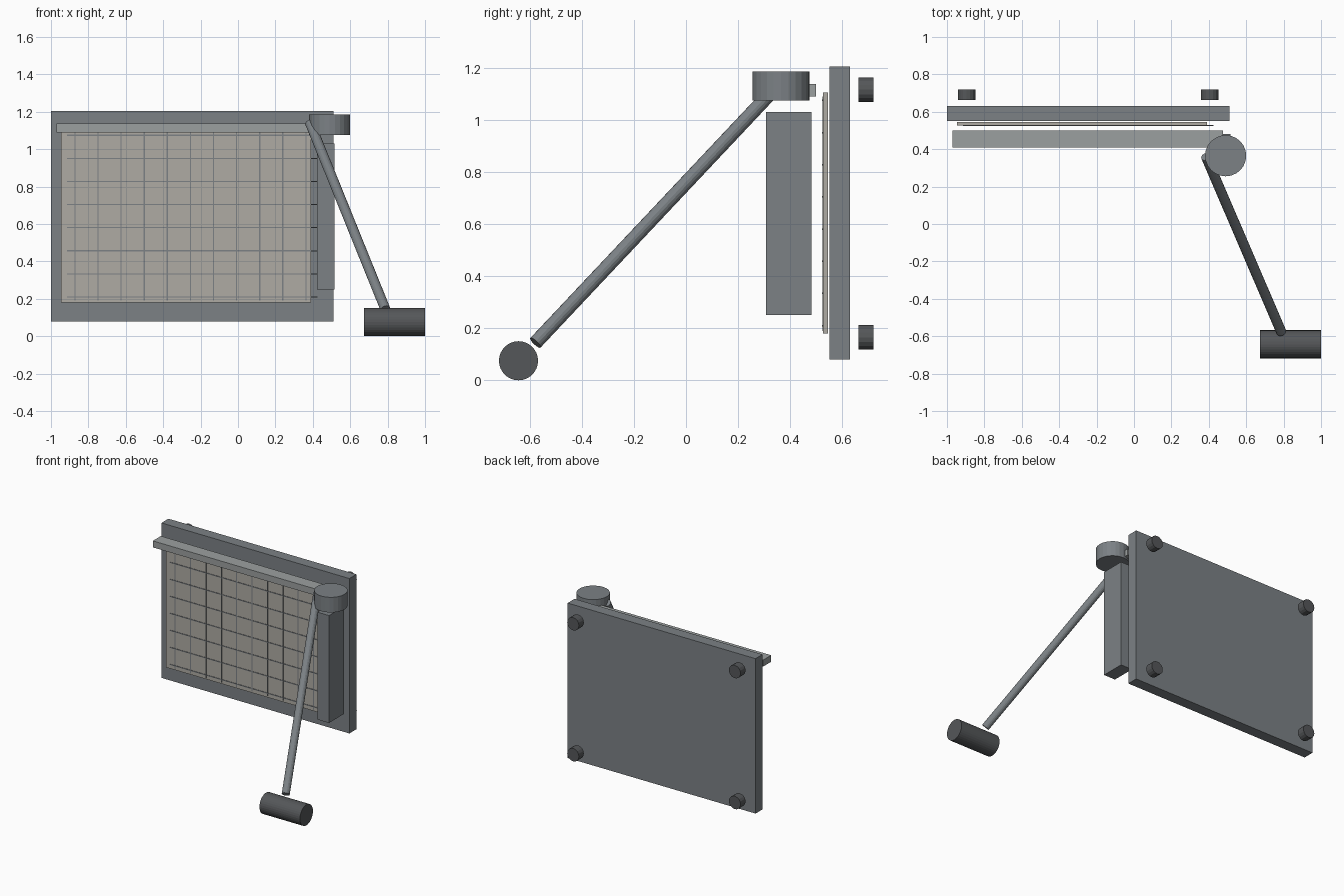
import bpy, bmesh
from mathutils import Vector, Matrix

if "Cube" in bpy.data.objects:
    bpy.data.objects.remove(bpy.data.objects["Cube"])


def material(name, rgb):
    m = bpy.data.materials.new(name)
    m.diffuse_color = (*rgb, 1)
    m.use_nodes = True
    m.node_tree.nodes["Principled BSDF"].inputs["Base Color"].default_value = m.diffuse_color
    return m


STEEL = material("steel_grey", (0.20, 0.22, 0.235))
DARK = material("dark_grey", (0.09, 0.095, 0.10))
LIGHT = material("light_grey", (0.33, 0.35, 0.35))
PAPER = material("warm_grey", (0.43, 0.41, 0.37))


def finish(name, bm, mat):
    me = bpy.data.meshes.new(name)
    bm.to_mesh(me)
    bm.free()
    me.materials.append(mat)
    ob = bpy.data.objects.new(name, me)
    bpy.context.collection.objects.link(ob)
    return ob


def add_box(bm, lo, hi):
    lo, hi = Vector(lo), Vector(hi)
    mat = Matrix.Translation((lo + hi) / 2) @ Matrix.Diagonal((*(hi - lo), 1))
    bmesh.ops.create_cube(bm, size=1, matrix=mat)


def box(name, lo, hi, mat):
    bm = bmesh.new()
    add_box(bm, lo, hi)
    return finish(name, bm, mat)


def rod(name, a, b, radius, sides, mat):
    a, b = Vector(a), Vector(b)
    d = b - a
    m = Matrix.Translation((a + b) / 2) @ d.to_track_quat('Z', 'Y').to_matrix().to_4x4()
    bm = bmesh.new()
    bmesh.ops.create_cone(bm, cap_ends=True, segments=sides, radius1=radius,
                          radius2=radius, depth=d.length, matrix=m)
    return finish(name, bm, mat)


# Upright cutting board and the sheet on its front
box("base_board", (-1, 0.55, 0.08), (0.51, 0.63, 1.205), STEEL)
box("cutting_sheet", (-0.945, 0.526, 0.18), (0.39, 0.545, 1.105), PAPER)

# Measuring grid slightly proud of the sheet
bm = bmesh.new()
w = 0.003
for i in range(11):
    x = -0.872 + i * 0.1235
    add_box(bm, (x - w, 0.5235, 0.19), (x + w, 0.528, 1.09))
for i in range(8):
    z = 0.21 + i * 0.1235
    add_box(bm, (-0.915, 0.523, z - w), (0.425, 0.528, z + w))
finish("measuring_grid", bm, STEEL)

# Ruler along the top and guard along the cutting edge
box("top_ruler", (-0.97, 0.408, 1.09), (0.475, 0.5, 1.137), LIGHT)
box("edge_guard", (0.422, 0.308, 0.25), (0.515, 0.482, 1.03), STEEL)

# Pivot, swinging arm and handle grip
rod("pivot_hub", (0.49, 0.365, 1.075), (0.49, 0.365, 1.185), 0.11, 24, STEEL)
rod("swing_arm", (0.385, 0.36, 1.14), (0.788, -0.578, 0.144), 0.027, 16, STEEL)
rod("handle_grip", (0.675, -0.643, 0.075), (1.0, -0.643, 0.075), 0.075, 32, DARK)

# Four feet behind the board
for side, x in (("left", -0.895), ("right", 0.404)):
    for level, z in (("lower", 0.165), ("upper", 1.116)):
        rod(f"foot_{level}_{side}", (x, 0.662, z), (x, 0.719, z), 0.047, 16, DARK)
